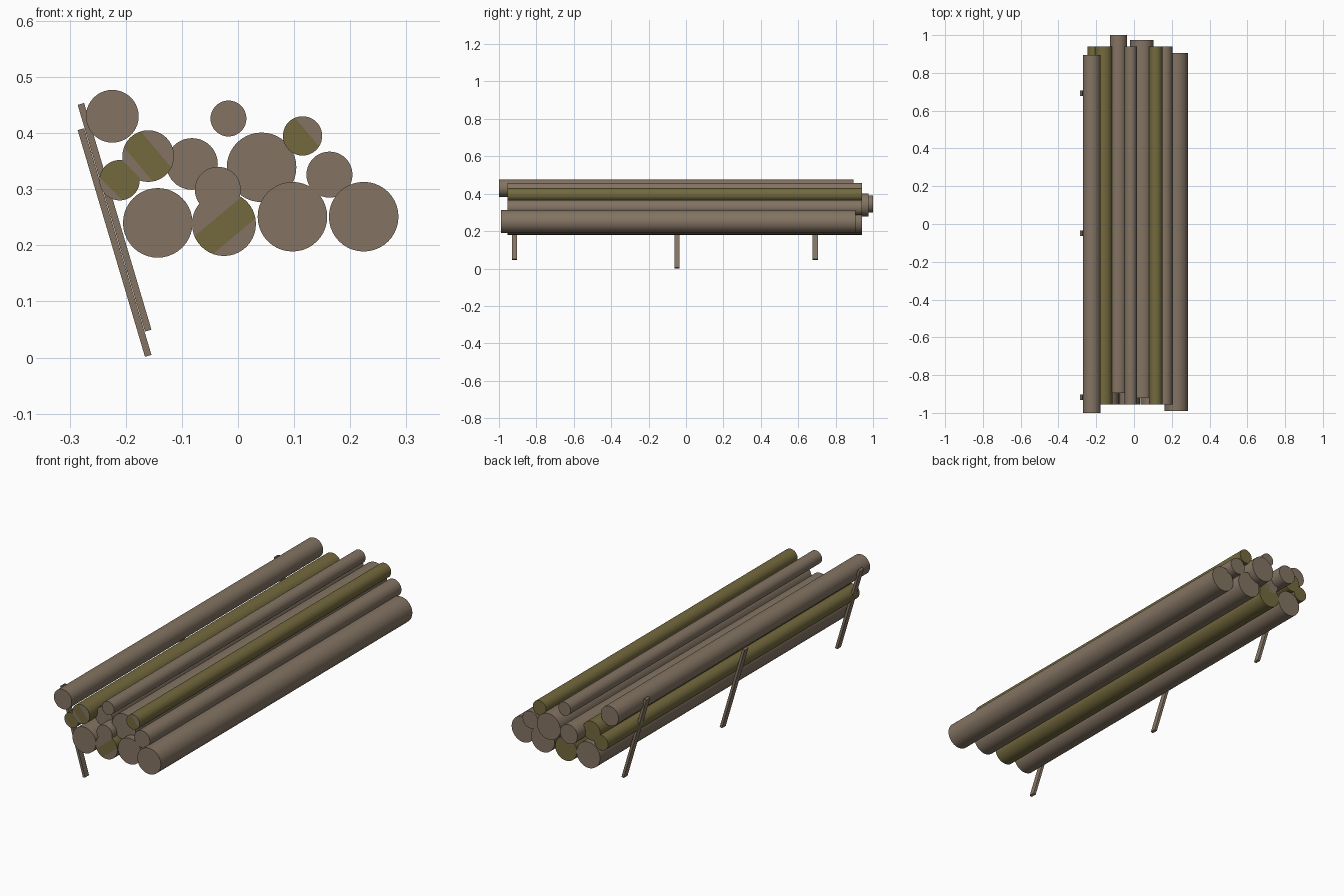
import bpy, bmesh, math
from mathutils import Vector, Matrix

if "Cube" in bpy.data.objects:
    bpy.data.objects.remove(bpy.data.objects["Cube"])


def material(name, rgb):
    m = bpy.data.materials.new(name)
    m.diffuse_color = (*rgb, 1)
    m.use_nodes = True
    m.node_tree.nodes["Principled BSDF"].inputs["Base Color"].default_value = m.diffuse_color
    return m


bark = material("brown bark", (0.23, 0.175, 0.125))
moss = material("olive moss", (0.175, 0.143, 0.047))
LENGTH = 1.895


def finish(bm, name, mats):
    me = bpy.data.meshes.new(name)
    bm.to_mesh(me)
    bm.free()
    for m in mats:
        me.materials.append(m)
    ob = bpy.data.objects.new(name, me)
    bpy.context.collection.objects.link(ob)
    return ob


def log(name, x, z, r, y0=-0.955, band=None):
    """Log along y; band = (angle, low, high) leaves a mossy strip on the front end."""
    bm = bmesh.new()
    rot = Matrix.Rotation(math.pi / 2, 4, 'X')
    bmesh.ops.create_cone(bm, cap_ends=True, segments=40, radius1=r, radius2=r, depth=LENGTH,
                          matrix=Matrix.Translation((x, y0 + LENGTH / 2, z)) @ rot)
    bm.normal_update()
    if band:
        n = Vector((math.cos(band[0]), 0, math.sin(band[0])))
        c = Vector((x, y0, z))
        for d in band[1:]:
            cap = [f for f in bm.faces if f.normal.y < -0.9]
            geom = cap + list({e for f in cap for e in f.edges}) + list({v for f in cap for v in f.verts})
            bmesh.ops.bisect_plane(bm, geom=geom, plane_co=c + n * d * r, plane_no=n)
        bm.normal_update()
        for f in bm.faces:
            if f.normal.y < -0.9:
                d = (f.calc_center_median() - c).dot(n) / r
                f.material_index = 0 if band[1] < d < band[2] else 1
    for f in bm.faces:
        f.smooth = abs(f.normal.y) < 0.5
    for e in bm.edges:
        if any(abs(f.normal.y) > 0.5 for f in e.link_faces):
            e.smooth = False
    return finish(bm, name, [moss, bark] if band else [bark])


# bottom row
log("bottom_log_left", -0.143, 0.240, 0.062)
log("bottom_mossy_log", -0.025, 0.238, 0.057, band=(math.radians(130), -0.5, 0.3))
log("bottom_log_middle", 0.097, 0.251, 0.062)
log("bottom_log_right", 0.224, 0.251, 0.062, -0.99)

# middle row
log("small_mossy_log", -0.211, 0.316, 0.036, band=(math.radians(45), -0.6, 0.8))
log("middle_mossy_log", -0.160, 0.359, 0.046, band=(math.radians(40), -0.5, 0.4))
log("middle_log_left", -0.082, 0.345, 0.046, -0.895)
log("middle_log_low", -0.036, 0.299, 0.041)
log("middle_log_large", 0.042, 0.339, 0.062, -0.92)
log("middle_log_right", 0.163, 0.326, 0.041)

# top row
log("top_log_left", -0.224, 0.430, 0.047, -1.0)
log("top_log_thin", -0.017, 0.426, 0.032)
log("top_mossy_log", 0.115, 0.395, 0.035, band=(math.radians(40), -1.1, 0.3))

# leaning stakes on the left side
for name, y, drop in (("front_stake", -0.917, 0), ("middle_stake", -0.048, 0.045), ("back_stake", 0.692, 0)):
    top = Vector((-0.280, y, 0.452 - drop))
    foot = Vector((-0.160, y, 0.048 - drop))
    d = top - foot
    bm = bmesh.new()
    tilt = Matrix.Rotation(math.atan2(d.x, d.z), 4, 'Y')
    bmesh.ops.create_cube(bm, size=1, matrix=Matrix.Translation((top + foot) / 2) @ tilt
                          @ Matrix.Diagonal((0.012, 0.029, d.length, 1)))
    finish(bm, name, [bark])
